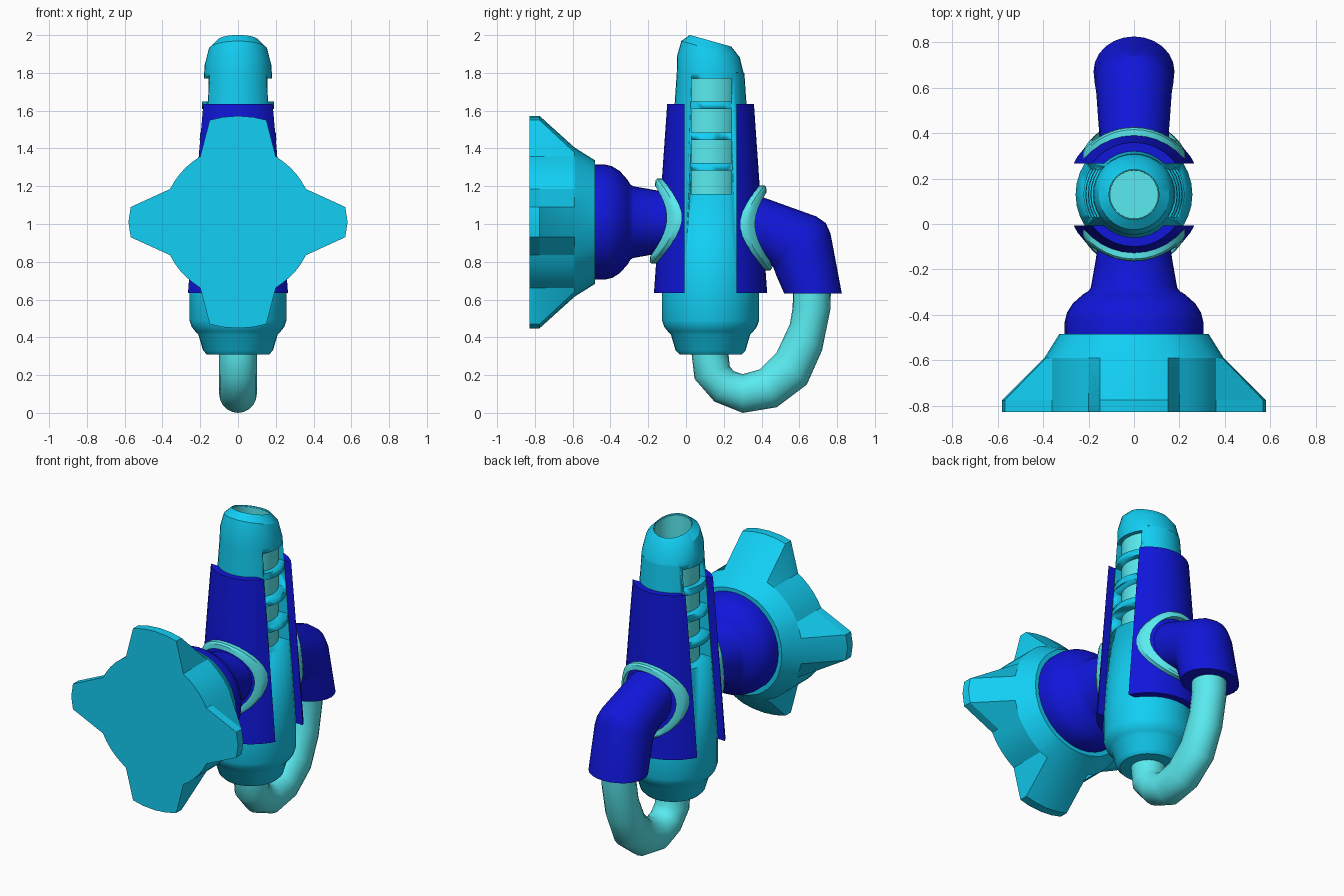
import bpy, bmesh
from math import sin, cos, pi, sqrt, radians
from mathutils import Vector

if "Cube" in bpy.data.objects:
    bpy.data.objects.remove(bpy.data.objects["Cube"])

AY = 0.13   # y of the upright body axis
N = 32


def material(name, rgb):
    m = bpy.data.materials.new(name)
    m.diffuse_color = (*rgb, 1)
    m.use_nodes = True
    m.node_tree.nodes["Principled BSDF"].inputs["Base Color"].default_value = m.diffuse_color
    return m


CYAN = material("cyan", (0.006, 0.62, 0.90))
BLUE = material("blue", (0.005, 0.008, 0.70))
PALE = material("pale_cyan", (0.10, 0.83, 0.87))


def finish(name, bm, mat, angle=30):
    bmesh.ops.recalc_face_normals(bm, faces=bm.faces)
    me = bpy.data.meshes.new(name)
    bm.to_mesh(me)
    bm.free()
    ob = bpy.data.objects.new(name, me)
    bpy.context.collection.objects.link(ob)
    if mat:
        me.materials.append(mat)
    bpy.ops.object.select_all(action='DESELECT')
    bpy.context.view_layer.objects.active = ob
    ob.select_set(True)
    bpy.ops.object.shade_smooth_by_angle(angle=radians(angle))
    return ob


def loft(rings, closed=False):
    """Skin equal-length rings; cap the ends, or join last to first."""
    bm = bmesh.new()
    vs = [[bm.verts.new(p) for p in r] for r in rings]
    n = len(vs[0])
    pairs = list(zip(vs, vs[1:])) + ([(vs[-1], vs[0])] if closed else [])
    for a, b in pairs:
        for i in range(n):
            j = (i + 1) % n
            bm.faces.new((a[i], a[j], b[j], b[i]))
    if not closed:
        bm.faces.new(vs[0])
        bm.faces.new(vs[-1])
    return bm


def turn(profile):
    """Rings around the upright axis from (z, r); the slanted top is sheared."""
    rings = []
    for z, r in profile:
        ring = [Vector((r * cos(2 * pi * i / N), AY + r * sin(2 * pi * i / N), z)) for i in range(N)]
        if z > 1.82:
            for p in ring:
                p.z -= 0.28 * (p.y - AY)
        rings.append(ring)
    return rings


def turn_y(profile, zc):
    return [[(r * cos(2 * pi * i / N), y, zc + r * sin(2 * pi * i / N)) for i in range(N)]
            for y, r in profile]


def bent_tube(pairs, n=24):
    """Elliptical rings spanning two side-view silhouette points, with x radius."""
    rings = []
    for y0, z0, y1, z1, hx in pairs:
        c = Vector((0, (y0 + y1) / 2, (z0 + z1) / 2))
        h = Vector((0, (y0 - y1) / 2, (z0 - z1) / 2))
        rings.append([c + h * cos(2 * pi * i / n) + Vector((hx * sin(2 * pi * i / n), 0, 0))
                      for i in range(n)])
    return loft(rings)


# Upright body with bored, slanted mouth
body = finish("body", loft(turn([
    (.31, .165), (.33, .185), (.415, .21), (.43, .225), (.455, .245), (.49, .257), (.65, .257),
    (1.80, .179), (1.84, .177), (1.925, .155), (1.97, .11), (1.55, .11)])), CYAN)

# Window slots cut in both sides
bm = bmesh.new()
for k in range(4):
    for s in (-1, 1):
        box = bmesh.ops.create_cube(bm, size=1)["verts"]
        for v in box:
            v.co = Vector((s * .25 + v.co.x * .3, .135 + v.co.y * .21, 1.71 - .163 * k + v.co.z * .123))
cutter = finish("slot_cutter", bm, None)
cutter.hide_render = True
mod = body.modifiers.new("slots", 'BOOLEAN')
mod.object = cutter
mod.operation = 'DIFFERENCE'
mod.solver = 'EXACT'
bpy.context.view_layer.objects.active = body
bpy.ops.object.modifier_apply(modifier=mod.name)
bpy.data.objects.remove(cutter)

# Pale inner tube seen through slots and mouth
finish("inner_tube", loft(turn([
    (1.0, .155), (1.80, .155), (1.81, .115), (1.96, .115), (1.96, .106), (1.6, .105)])), PALE)


def shell_r(z):
    return .30 - .07 * (z - .63)


# Front and back shell plates: slices of one tapered cone
for name, s in (("front_shell", -1), ("back_shell", 1)):
    bm = loft(turn([(.635, shell_r(.635)), (1.635, shell_r(1.635))]))
    cut = bmesh.ops.bisect_plane(bm, geom=bm.verts[:] + bm.edges[:] + bm.faces[:],
                                 plane_co=(0, AY + s * .137, 0), plane_no=(0, s, 0), clear_inner=True)
    bmesh.ops.holes_fill(bm, edges=[e for e in bm.edges if e.is_boundary])
    finish(name, bm, BLUE)

# Pale collars wrapped on the shells where the pipes join
for name, s, zc in (("front_collar", -1, 1.015), ("back_collar", 1, .98)):
    rings = []
    for i in range(N):
        t = 2 * pi * i / N
        ring = []
        for r, off in ((.187, -.01), (.225, -.01), (.225, .026), (.215, .034), (.187, .034)):
            x, z = r * cos(t), zc + r * sin(t)
            y = sqrt(shell_r(z) ** 2 - x * x) + off
            ring.append((x, AY + s * y, z))
        rings.append(ring)
    finish(name, loft(rings, closed=True), PALE)

# Front pipe flaring to the handwheel
finish("front_pipe", loft(turn_y([
    (0, .15), (-.15, .167), (-.28, .19), (-.295, .20), (-.31, .225), (-.35, .27),
    (-.39, .295), (-.43, .305), (-.50, .305)], 1.01)), BLUE)

# Four-lobed handwheel: outer outline and its root outline (x, z quadrant)
arc = [(.40 * cos(radians(a)), .40 * sin(radians(a))) for a in (33, 40, 47, 54)]
outer = [(.58, 0), (.568, .08), (.36, .175)] + arc + [(.20, .348), (.15, .54), (.08, .556), (0, .562)]
root = [(.395, 0), (.388, .08), (.36, .175)] + arc + [(.20, .348), (.15, .368), (.08, .388), (0, .395)]


def full(q):
    half = q + [(-x, z) for x, z in q[-2::-1]]
    return half + [(x, -z) for x, z in half[-2:0:-1]]


def wheel_ring(q, y, k=1):
    return [(x * k, y, 1.01 + z * k) for x, z in full(q)]


finish("handwheel", loft([wheel_ring(outer, -.828), wheel_ring(outer, -.775),
                          wheel_ring(root, -.59), wheel_ring(root, -.483, .83)]), CYAN, 20)

# Back elbow pipe
finish("back_elbow", bent_tube([
    (.30, 1.18, .30, .82, .15), (.42, 1.137, .43, .80, .155), (.69, 1.04, .463, .768, .166),
    (.74, 1.005, .47, .75, .17), (.765, .95, .477, .73, .173), (.825, .632, .52, .632, .178)]), BLUE)

# Hose looping from the elbow to the body base
finish("hose", bent_tube([(*p, .10) for p in (
    (.03, .36, .225, .36), (.03, .31, .225, .31), (.045, .18, .232, .245), (.15, .06, .255, .22),
    (.30, 0, .30, .205), (.48, .03, .39, .23), (.64, .15, .48, .32), (.72, .33, .55, .47),
    (.765, .55, .565, .56), (.768, .70, .566, .70))], 20), PALE, 40)
